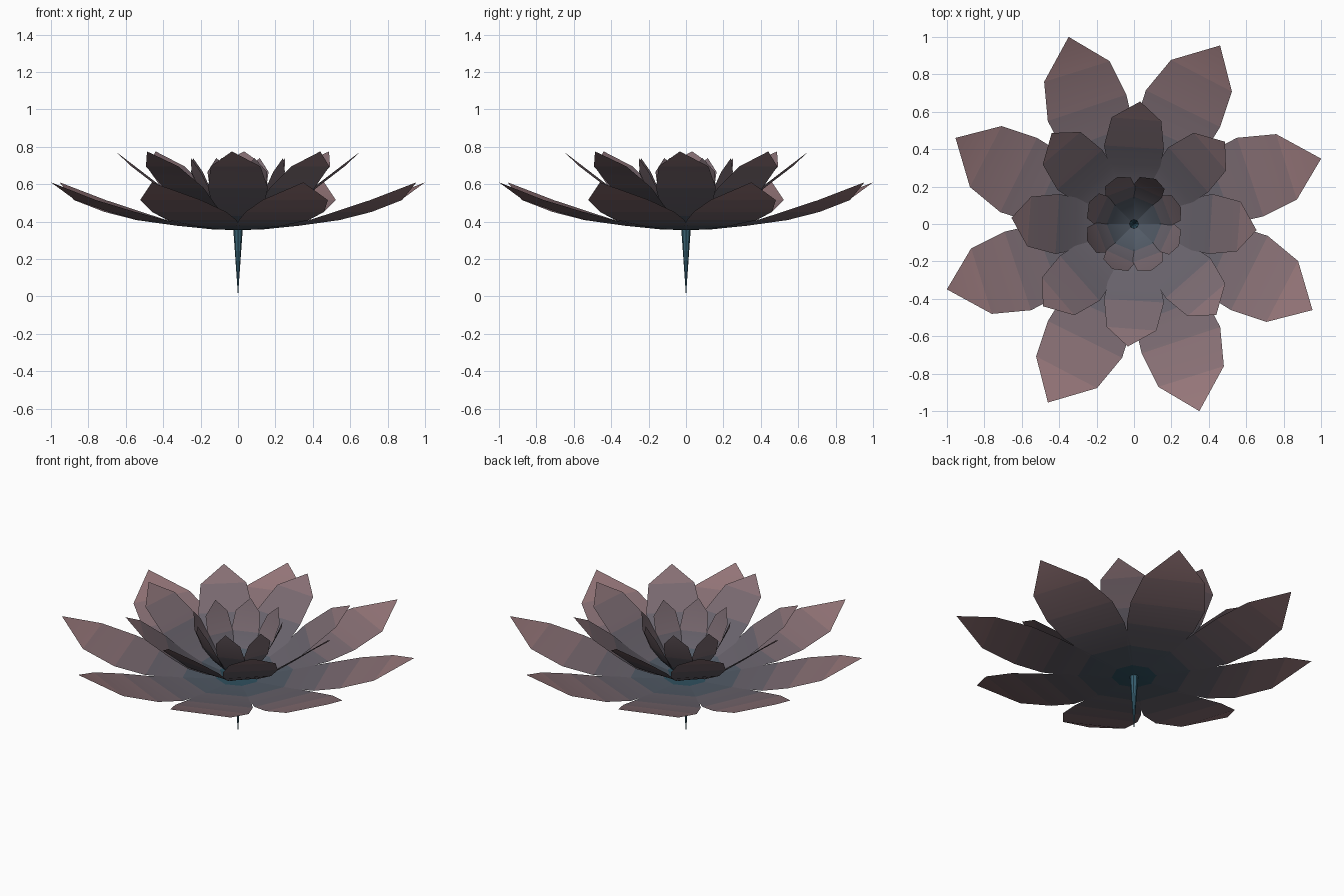
import bpy, bmesh
from math import sin, cos, pi, radians

if "Cube" in bpy.data.objects:
    bpy.data.objects.remove(bpy.data.objects["Cube"])


def material(name, color):
    m = bpy.data.materials.new(name)
    m.diffuse_color = (*color, 1)
    m.use_nodes = True
    m.node_tree.nodes["Principled BSDF"].inputs["Base Color"].default_value = m.diffuse_color
    return m


# teal heart fading to dusty pink tips
BASE, TIP = (0.03, 0.085, 0.12), (0.30, 0.18, 0.19)
shades = [material(f"petal_shade_{i}", [a + (b - a) * i / 5 for a, b in zip(BASE, TIP)])
          for i in range(6)]


def petal_ring(name, rows, tip, first_angle, count=8):
    """rows: (radius, z, half width, sideways bend, skew); tip: (radius, z, bend)"""
    bm = bmesh.new()
    for k in range(count):
        a = first_angle + k * 2 * pi / count

        def vert(r, side, z):
            return bm.verts.new((r * cos(a) - side * sin(a), r * sin(a) + side * cos(a), z))

        def shade(r):
            return min(5, int(6 * r / tip[0] * 0.9 * min(1, 0.55 + 0.45 * tip[0])))

        prev = None
        for r, z, h, c, s in rows:
            cur = (vert(r - s, c - h, z), vert(r + s, c + h, z))
            if prev:
                f = bm.faces.new((prev[0], cur[0], cur[1], prev[1]))
                f.material_index = shade(r)
            prev = cur
        f = bm.faces.new((prev[0], vert(tip[0], tip[2], tip[1]), prev[1]))
        f.material_index = shade(tip[0])
    for f in bm.faces:
        f.smooth = True
    me = bpy.data.meshes.new(name)
    bm.to_mesh(me)
    bm.free()
    for m in shades:
        me.materials.append(m)
    ob = bpy.data.objects.new(name, me)
    bpy.context.collection.objects.link(ob)
    return ob


# wide, nearly flat outer petals
petal_ring("outer_petals", [
    (0.022, 0.355, 0.010, 0, 0),
    (0.12, 0.358, 0.055, 0, 0),
    (0.30, 0.378, 0.135, 0, 0),
    (0.50, 0.408, 0.200, 0, 0.005),
    (0.67, 0.452, 0.221, -0.006, 0.015),
    (0.87, 0.515, 0.183, -0.030, 0.016),
], (1.058, 0.61, -0.06), radians(22.5))

# half-raised middle petals
petal_ring("middle_petals", [
    (0.022, 0.365, 0.010, 0, 0),
    (0.10, 0.390, 0.045, 0, 0),
    (0.20, 0.430, 0.095, 0, 0),
    (0.31, 0.495, 0.140, 0, 0.005),
    (0.41, 0.580, 0.160, 0, 0.010),
    (0.56, 0.695, 0.133, -0.013, 0.010),
], (0.655, 0.775, -0.033), 0)

# steep inner petals
petal_ring("inner_petals", [
    (0.022, 0.375, 0.010, 0, 0),
    (0.075, 0.410, 0.033, 0, 0),
    (0.135, 0.475, 0.062, 0, 0),
    (0.19, 0.560, 0.083, 0, 0.003),
    (0.24, 0.665, 0.073, -0.006, 0.004),
], (0.267, 0.74, -0.015), radians(22.5))

# tapering stem, point down
bpy.ops.mesh.primitive_cone_add(vertices=8, radius1=0.0, radius2=0.026, depth=0.37,
                                end_fill_type='NOTHING', location=(0, 0, 0.185))
stem = bpy.context.object
stem.name = "stem"
stem.data.materials.append(material("stem_teal", (0.04, 0.12, 0.17)))
bpy.ops.object.shade_smooth_by_angle()
